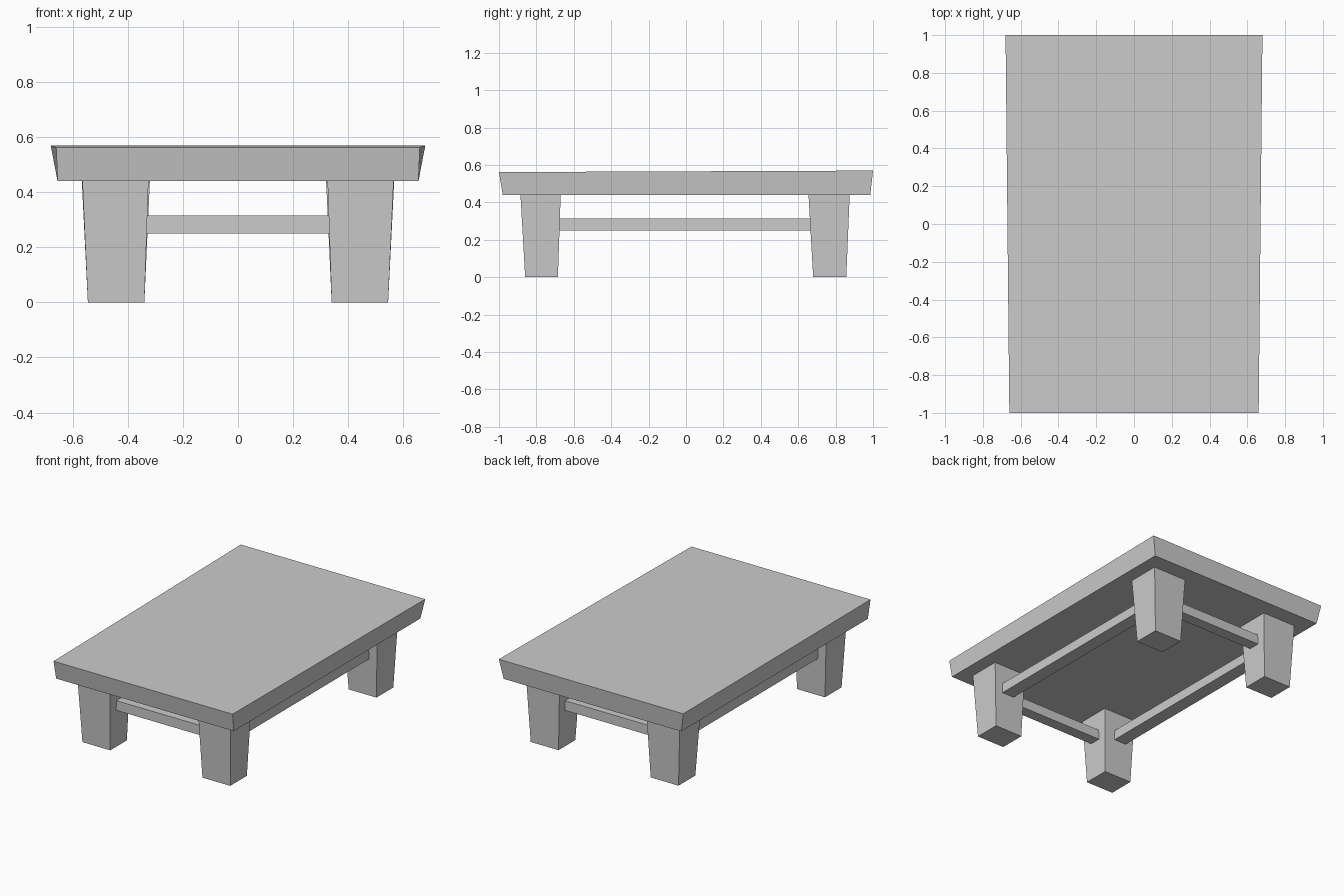
import bpy

if "Cube" in bpy.data.objects:
    bpy.data.objects.remove(bpy.data.objects["Cube"])


def frustum(name, bottom, top):
    """Six-sided block from two rings of four (x, y, z) corners."""
    mesh = bpy.data.meshes.new(name)
    faces = [(3, 2, 1, 0), (4, 5, 6, 7)]
    faces += [(i, (i + 1) % 4, (i + 1) % 4 + 4, i + 4) for i in range(4)]
    mesh.from_pydata(bottom + top, [], faces)
    obj = bpy.data.objects.new(name, mesh)
    bpy.context.collection.objects.link(obj)
    return obj


def rect(x0, x1, y0, y1, z):
    return [(x0, y0, z), (x1, y0, z), (x1, y1, z), (x0, y1, z)]


def mirror_x(obj):
    obj.modifiers.new("Mirror", 'MIRROR').use_axis[0] = True


# Table top: slightly wider and higher at the back, sides flaring upward
frustum("table_top",
        rect(-0.655, 0.655, -0.98, 0.985, 0.44),
        [(-0.66, -1, 0.562), (0.66, -1, 0.562), (0.68, 1, 0.57), (-0.68, 1, 0.57)])

# Tapered legs, mirrored left to right
mirror_x(frustum("front_legs",
                 rect(0.34, 0.545, -0.86, -0.685, 0),
                 rect(0.325, 0.565, -0.885, -0.67, 0.44)))
mirror_x(frustum("back_legs",
                 rect(0.34, 0.545, 0.68, 0.857, 0),
                 rect(0.32, 0.567, 0.655, 0.875, 0.44)))

# Stretchers running front to back
mirror_x(frustum("side_stretchers",
                 rect(0.41, 0.50, -0.69, 0.68, 0.25),
                 rect(0.41, 0.50, -0.69, 0.68, 0.315)))

# Stretchers running across the front and back
for name, y in (("front_stretcher", -0.772), ("back_stretcher", 0.77)):
    frustum(name,
            rect(-0.345, 0.345, y - 0.038, y + 0.038, 0.25),
            rect(-0.345, 0.345, y - 0.038, y + 0.038, 0.315))
